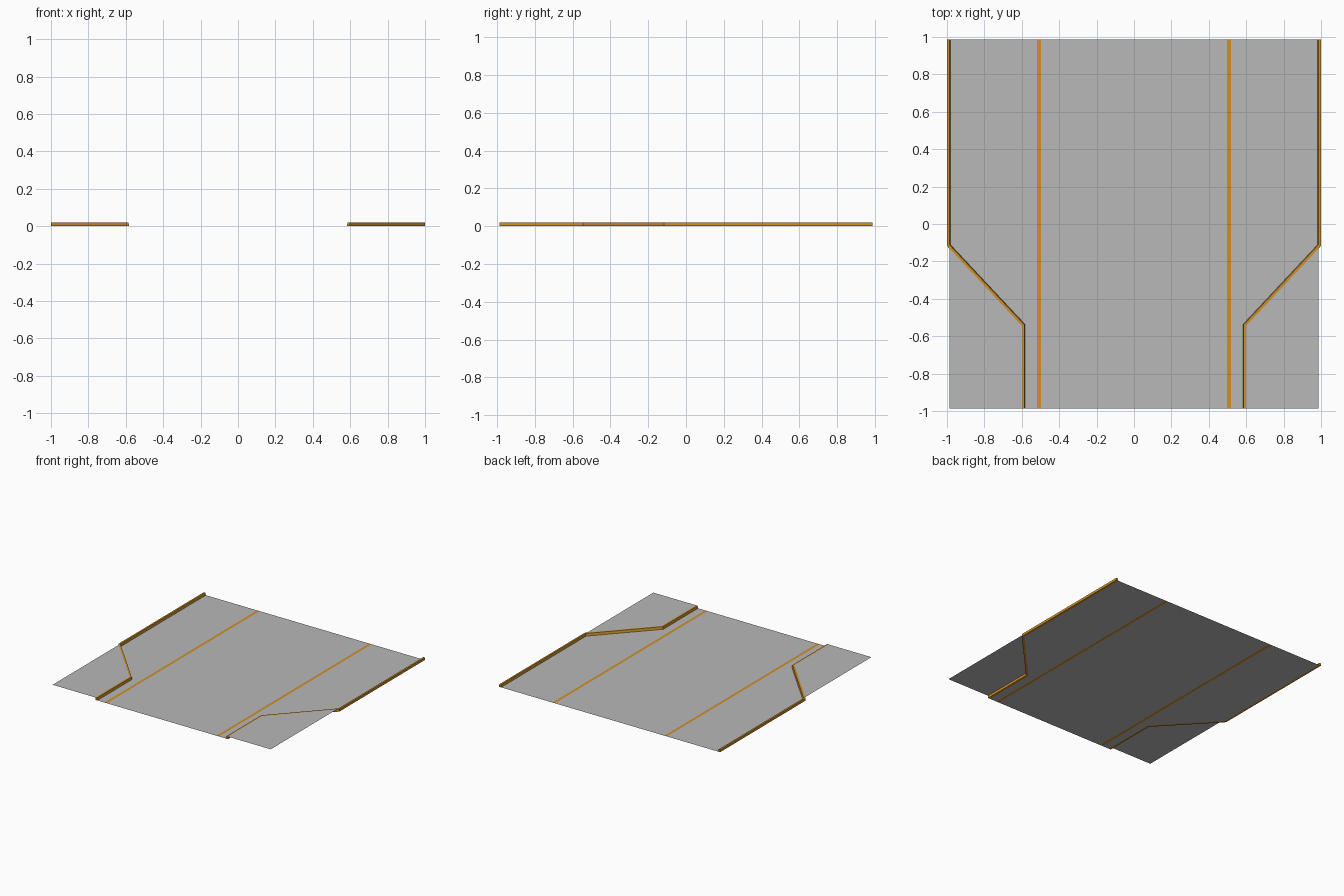
import bpy
import bmesh
from mathutils import Vector

if "Cube" in bpy.data.objects:
    bpy.data.objects.remove(bpy.data.objects["Cube"], do_unlink=True)

END = 0.987       # half length of the deck
HEIGHT = 0.02     # step between the two deck levels
WIDTH = 0.018     # kerb width
STRIPE = (0.496, 0.518)


def material(name, colour):
    mat = bpy.data.materials.new(name)
    mat.use_nodes = True
    mat.diffuse_color = (*colour, 1)
    mat.node_tree.nodes["Principled BSDF"].inputs["Base Color"].default_value = (*colour, 1)
    return mat


grey = material("floor_grey", (0.48, 0.48, 0.48))
orange = material("marking_orange", (0.62, 0.28, 0.022))


def build(name, polygons, mats, rule=lambda face: 0, closed=False):
    bm = bmesh.new()
    for poly in polygons:
        bm.faces.new([bm.verts.new(p) for p in poly])
    bmesh.ops.remove_doubles(bm, verts=bm.verts, dist=1e-5)
    if closed:
        bmesh.ops.recalc_face_normals(bm, faces=bm.faces)
    else:
        for face in bm.faces:
            face.normal_update()
            if face.normal.z < 0:
                face.normal_flip()
    for face in bm.faces:
        face.material_index = rule(face)
    mesh = bpy.data.meshes.new(name)
    bm.to_mesh(mesh)
    bm.free()
    for mat in mats:
        mesh.materials.append(mat)
    obj = bpy.data.objects.new(name, mesh)
    bpy.context.collection.objects.link(obj)
    return obj


# Inner kerb line of the +x side, front to back
path = [Vector(p) for p in ((0.582, -END), (0.582, -0.537), (0.982, -0.11), (0.982, END))]


def offset(points, dist):
    """Shift a path outward with mitred corners."""
    dirs = [(b - a).normalized() for a, b in zip(points, points[1:])]
    normals = [Vector((d.y, -d.x)) for d in dirs]
    result = []
    for i, p in enumerate(points):
        n0, n1 = normals[max(i - 1, 0)], normals[min(i, len(normals) - 1)]
        result.append(p + (n0 + n1) * dist / (1 + n0.dot(n1)))
    return result


outer = offset(path, WIDTH)


def flat(points, side, z):
    return [(side * x, y, z) for x, y in points]


def strip(x0, x1):
    return [(x0, -END, 0), (x1, -END, 0), (x1, END, 0), (x0, END, 0)]


# Lower deck with the painted stripes cut into it
s0, s1 = STRIPE
deck = [strip(-s0, s0)]
for side in (-1, 1):
    deck.append(strip(side * s0, side * s1))
    deck.append(flat([(s1, END), (s1, -END)] + [tuple(p) for p in path], side, 0))
build("lower_deck", deck, [grey, orange],
      lambda f: int(s0 < abs(f.calc_center_bounds().x) < s1))

for side, label in ((1, "left"), (-1, "right")):
    # Raised front corner outside the kerb
    a, b, c = outer[:3]
    edge_y = b.y + (c.y - b.y) * (END - b.x) / (c.x - b.x)
    corner = [tuple(a), tuple(b), (END, edge_y), (END, -END)]
    build(label + "_raised_corner", [flat(corner, side, HEIGHT)], [grey])

    # Kerb with a slightly sloped inner face
    rings = [flat(path, side, 0), flat(outer, side, 0),
             flat(outer, side, HEIGHT), flat(offset(path, 0.004), side, HEIGHT)]
    sections = list(zip(*rings))
    faces = [sections[0], sections[-1]]
    for s, t in zip(sections, sections[1:]):
        for i in range(4):
            j = (i + 1) % 4
            faces.append((s[i], s[j], t[j], t[i]))
    build(label + "_kerb", faces, [orange], closed=True)
